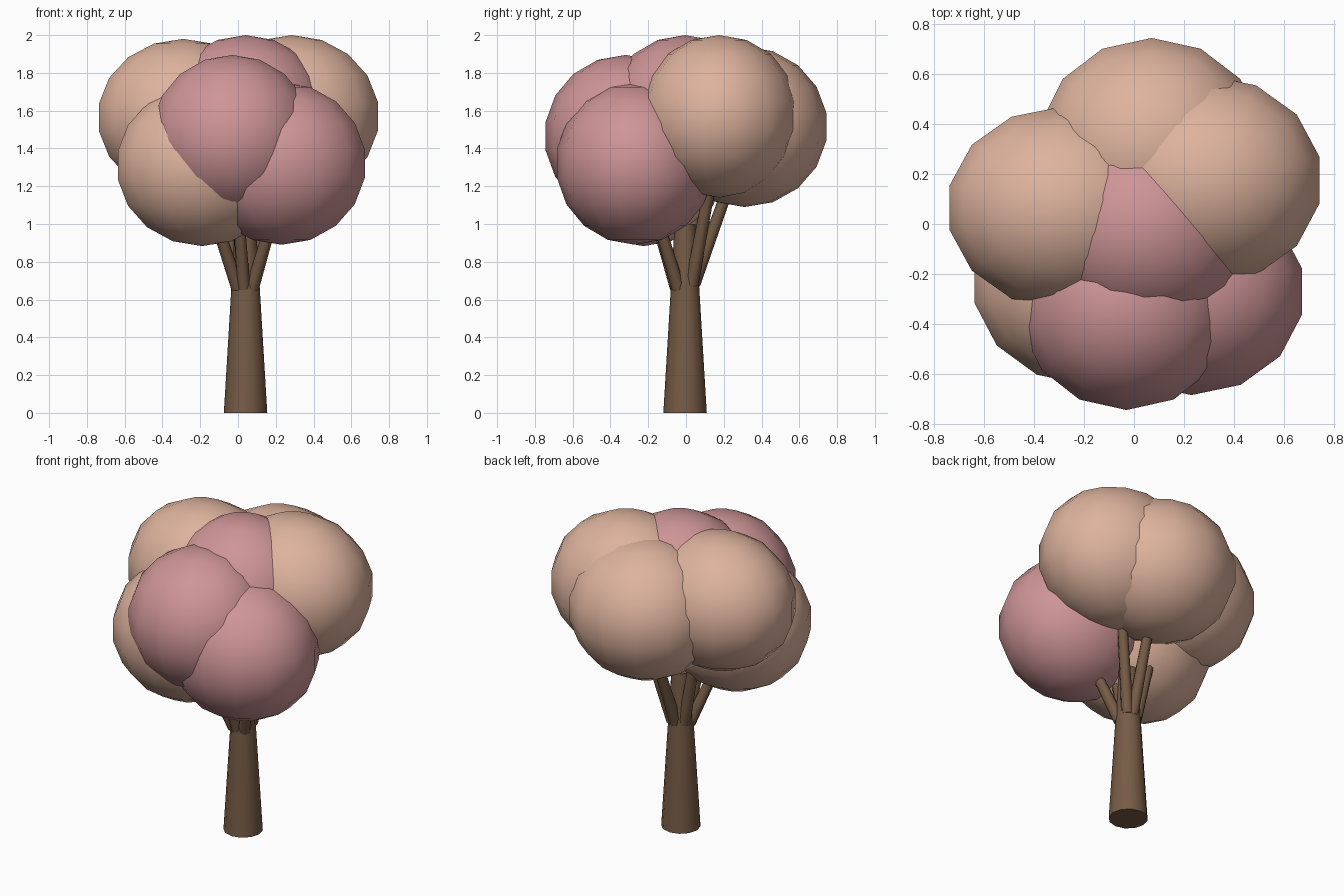
import bpy
from mathutils import Vector

if "Cube" in bpy.data.objects:
    bpy.data.objects.remove(bpy.data.objects["Cube"])


def material(name, rgb):
    m = bpy.data.materials.new(name)
    m.diffuse_color = (*rgb, 1)
    m.use_nodes = True
    m.node_tree.nodes["Principled BSDF"].inputs["Base Color"].default_value = m.diffuse_color
    return m


TAN = material("tan_leaves", (0.73, 0.45, 0.34))
PINK = material("pink_leaves", (0.62, 0.30, 0.31))
BARK = material("bark", (0.18, 0.105, 0.06))


def finish(name, mat):
    ob = bpy.context.object
    ob.name = name
    ob.data.materials.append(mat)
    return ob


def foliage(name, centre, radii, mat):
    bpy.ops.mesh.primitive_uv_sphere_add(segments=14, ring_count=9, radius=1, location=centre)
    ob = finish(name, mat)
    ob.scale = radii
    bpy.ops.object.shade_smooth()


def limb(name, start, end, r1, r2, sides):
    a, b = Vector(start), Vector(end)
    bpy.ops.mesh.primitive_cone_add(vertices=sides, radius1=r1, radius2=r2,
                                    depth=(b - a).length, location=(a + b) / 2)
    ob = finish(name, BARK)
    ob.rotation_euler = (b - a).to_track_quat('Z', 'Y').to_euler()
    bpy.ops.object.shade_smooth_by_angle(angle=0.9)


# Trunk
limb("trunk", (0.04, -0.005, 0), (0.04, -0.005, 1.0), 0.115, 0.055, 12)

# Branches fanning out from the trunk into the foliage
for name, start, end in [
    ("left", (0.0, 0.02, 0.68), (-0.12, 0.05, 1.25)),
    ("back", (0.045, 0.04, 0.68), (0.07, 0.22, 1.18)),
    ("back_right", (0.075, 0.03, 0.68), (0.20, 0.13, 1.22)),
    ("front_right", (0.075, -0.04, 0.66), (0.18, -0.15, 1.02)),
    ("front_left", (0.0, -0.04, 0.66), (-0.12, -0.15, 1.02)),
    ("front", (0.03, -0.05, 0.66), (0.0, -0.18, 1.10)),
]:
    limb("branch_" + name, start, end, 0.036, 0.03, 8)

# Foliage clumps
for name, centre, radii, mat in [
    ("left", (-0.29, 0.065, 1.565), (0.465, 0.41, 0.415), TAN),
    ("back", (0.07, 0.31, 1.515), (0.46, 0.44, 0.425), TAN),
    ("right", (0.285, 0.175, 1.57), (0.475, 0.427, 0.43), TAN),
    ("lower_left", (-0.19, -0.225, 1.31), (0.465, 0.425, 0.427), TAN),
    ("top", (0.04, -0.005, 1.57), (0.45, 0.425, 0.43), PINK),
    ("front", (-0.03, -0.32, 1.465), (0.44, 0.43, 0.43), PINK),
    ("lower_right", (0.23, -0.27, 1.32), (0.46, 0.42, 0.43), PINK),
]:
    foliage("foliage_" + name, centre, radii, mat)
